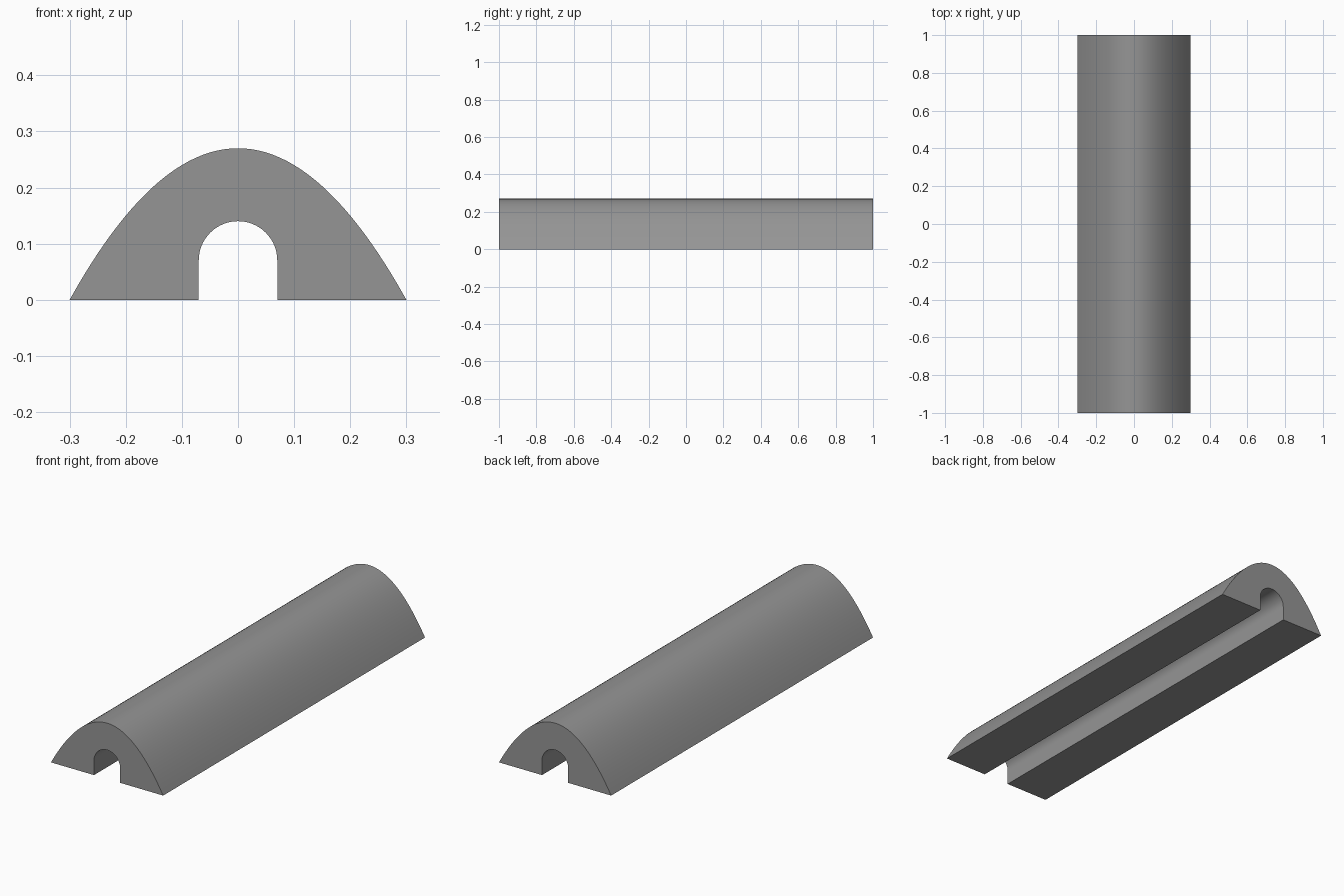
import bpy, bmesh, math

if "Cube" in bpy.data.objects:
    bpy.data.objects.remove(bpy.data.objects["Cube"])

HALF_W, HEIGHT, HALF_L = 0.30, 0.27, 1.0
SLOT_R, SPRING = 0.07, 0.07
N = 48  # segments along the outer curve
M = 32  # segments around the slot arch

grey = bpy.data.materials.new("mid grey")
grey.diffuse_color = (0.30, 0.30, 0.30, 1)
grey.use_nodes = True
grey.node_tree.nodes["Principled BSDF"].inputs["Base Color"].default_value = grey.diffuse_color

# Parabolic outer curve, left foot to right foot
profile = []
for i in range(N + 1):
    t = -1 + 2 * i / N
    profile.append((HALF_W * t, HEIGHT * (1 - t * t)))

# Round-topped slot, right side back to the left
profile.append((SLOT_R, 0))
for i in range(M + 1):
    a = math.pi * i / M
    profile.append((SLOT_R * math.cos(a), SPRING + SLOT_R * math.sin(a)))
profile.append((-SLOT_R, 0))

# Extrude the cross-section along the length
bm = bmesh.new()
face = bm.faces.new([bm.verts.new((x, -HALF_L, z)) for x, z in profile])
ext = bmesh.ops.extrude_face_region(bm, geom=[face], use_keep_orig=True)
moved = [g for g in ext["geom"] if isinstance(g, bmesh.types.BMVert)]
bmesh.ops.translate(bm, verts=moved, vec=(0, 2 * HALF_L, 0))
bmesh.ops.recalc_face_normals(bm, faces=bm.faces)

mesh = bpy.data.meshes.new("arched_channel")
bm.to_mesh(mesh)
bm.free()
mesh.materials.append(grey)
channel = bpy.data.objects.new("arched_channel", mesh)
bpy.context.collection.objects.link(channel)

# Smooth curved walls, sharp rims
bpy.context.view_layer.objects.active = channel
channel.select_set(True)
bpy.ops.object.shade_smooth_by_angle(angle=math.radians(30))
